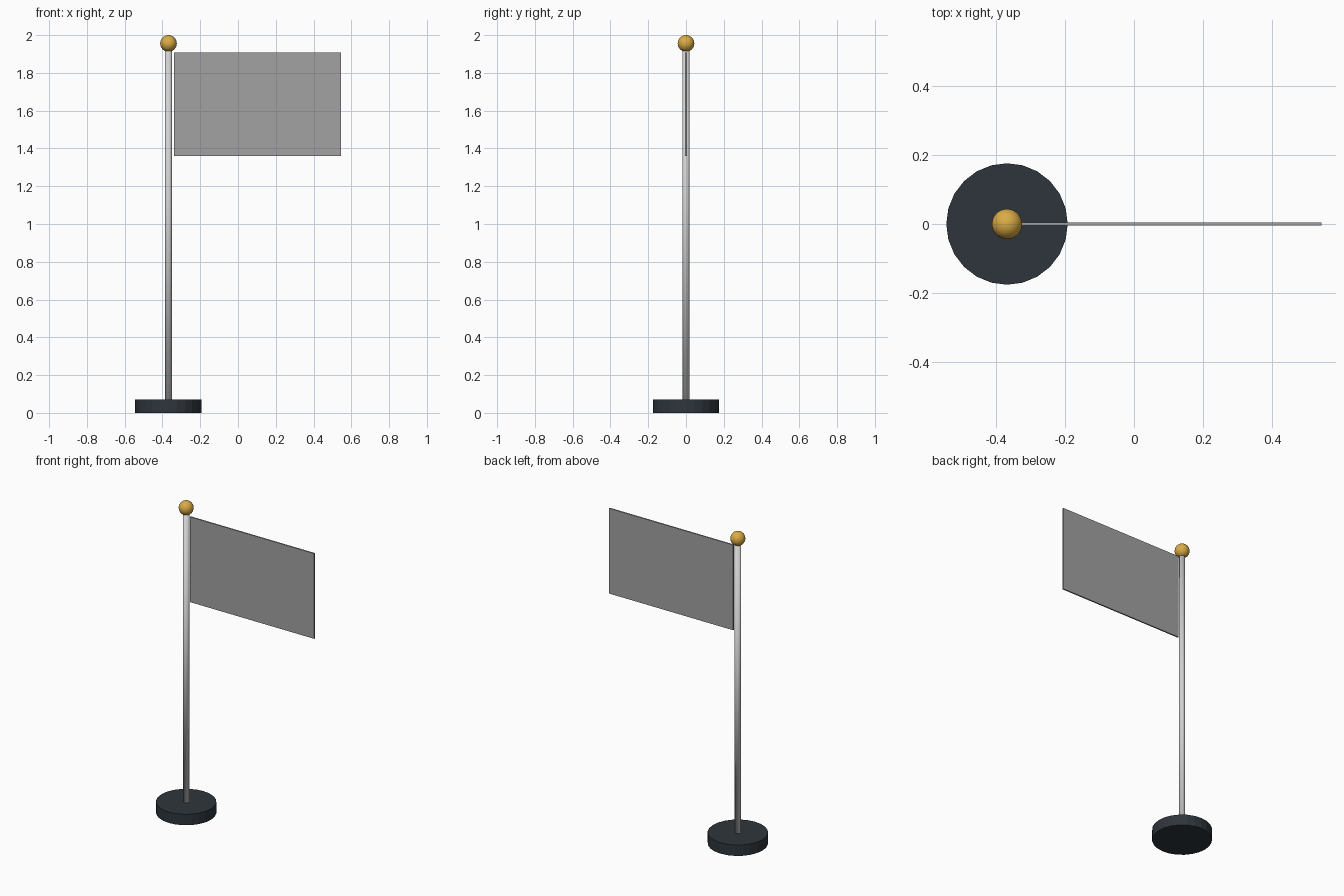
import bpy

cube = bpy.data.objects.get("Cube")
if cube:
    bpy.data.objects.remove(cube, do_unlink=True)


def material(name, rgb):
    mat = bpy.data.materials.new(name)
    mat.use_nodes = True
    mat.diffuse_color = (*rgb, 1)
    mat.node_tree.nodes["Principled BSDF"].inputs["Base Color"].default_value = (*rgb, 1)
    return mat


def finish(name, mat, smooth=False):
    obj = bpy.context.object
    obj.name = obj.data.name = name
    obj.data.materials.append(mat)
    if smooth:
        bpy.ops.object.shade_smooth()
    return obj


def cylinder(name, mat, radius, bottom, top, smooth=False):
    bpy.ops.mesh.primitive_cylinder_add(
        vertices=24, radius=radius, depth=top - bottom,
        location=(POLE_X, 0, (bottom + top) / 2))
    return finish(name, mat, smooth)


POLE_X = -0.368
BASE_TOP = 0.07
BALL_RADIUS = 0.044
BALL_Z = 2 - BALL_RADIUS

slate = material("dark slate", (0.027, 0.036, 0.044))
silver = material("silver grey", (0.65, 0.65, 0.65))
gold = material("gold", (0.70, 0.41, 0.06))
cloth = material("grey cloth", (0.36, 0.36, 0.365))

# Weighted disc foot and slender pole, rounded across its end caps
cylinder("base", slate, 0.176, 0, BASE_TOP)
cylinder("pole", silver, 0.0185, BASE_TOP, BALL_Z - 0.02, smooth=True)

# Ball finial
bpy.ops.mesh.primitive_uv_sphere_add(
    segments=24, ring_count=16, radius=BALL_RADIUS, location=(POLE_X, 0, BALL_Z))
finish("finial_ball", gold, smooth=True)

# Thin flat flag, just clear of the pole
left, right, bottom, top = -0.338, 0.544, 1.36, 1.907
bpy.ops.mesh.primitive_cube_add(
    size=1, location=((left + right) / 2, 0, (bottom + top) / 2))
flag = finish("flag", cloth)
flag.scale = (right - left, 0.009, top - bottom)
bpy.ops.object.transform_apply(location=False, rotation=False, scale=True)
